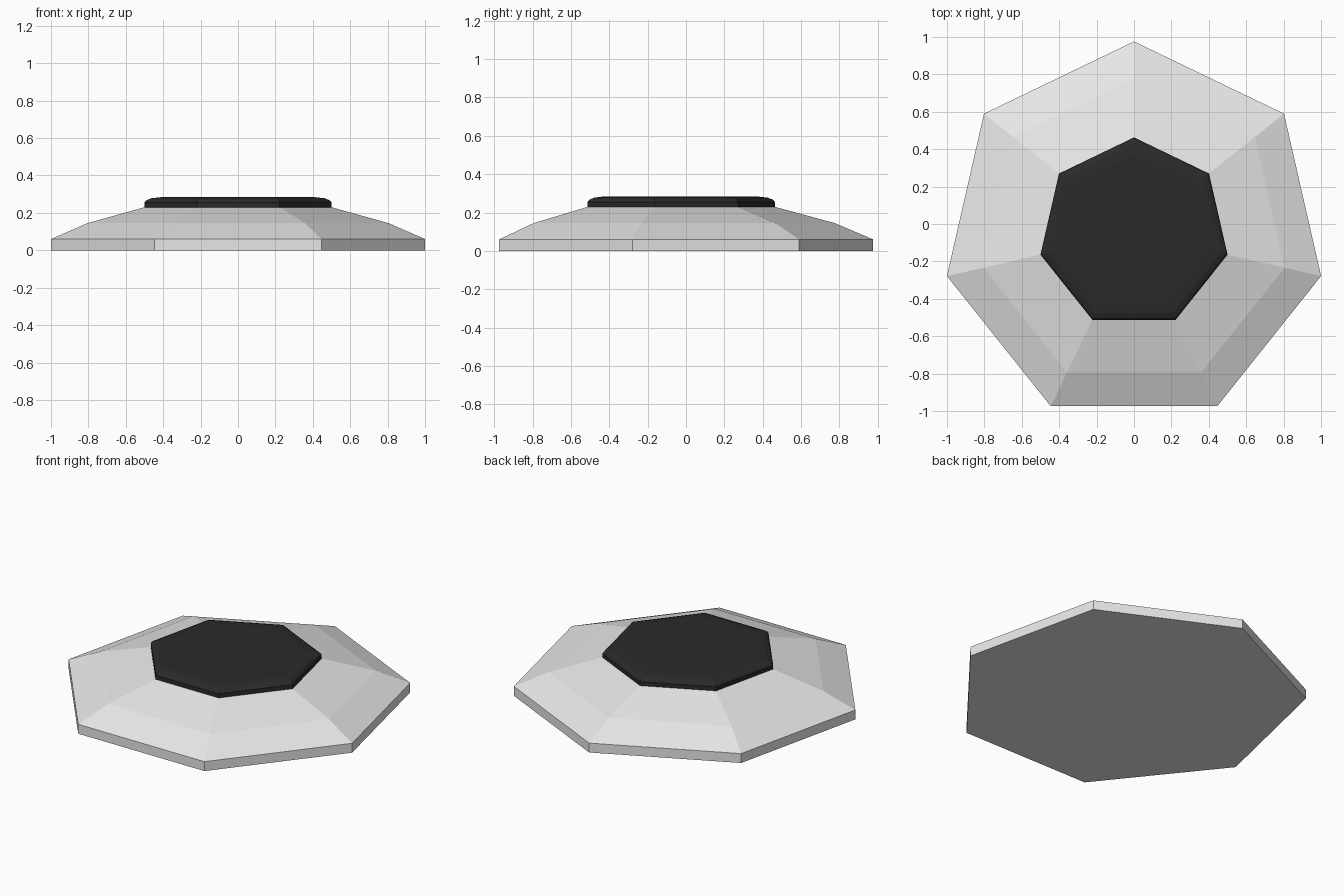
import bpy
import bmesh
from math import sin, cos, tau

SIDES = 7
CENTRE_Y = -0.05

cube = bpy.data.objects.get("Cube")
if cube:
    bpy.data.objects.remove(cube, do_unlink=True)


def make_material(name, value):
    mat = bpy.data.materials.new(name)
    mat.use_nodes = True
    colour = (value, value, value, 1)
    mat.diffuse_color = colour
    mat.node_tree.nodes["Principled BSDF"].inputs["Base Color"].default_value = colour
    return mat


def stacked_heptagons(name, profile, mat):
    """Join heptagon rings given as (radius, height), from bottom to top."""
    bm = bmesh.new()
    rings = []
    for radius, height in profile:
        # One corner points to the back
        rings.append([bm.verts.new((radius * sin(tau * i / SIDES),
                                    CENTRE_Y + radius * cos(tau * i / SIDES),
                                    height)) for i in range(SIDES)])
    for low, high in zip(rings, rings[1:]):
        for i in range(SIDES):
            j = (i + 1) % SIDES
            bm.faces.new((low[i], low[j], high[j], high[i]))
    bm.faces.new(rings[0])
    bm.faces.new(rings[-1])
    bmesh.ops.recalc_face_normals(bm, faces=bm.faces)
    mesh = bpy.data.meshes.new(name)
    bm.to_mesh(mesh)
    bm.free()
    mesh.materials.append(mat)
    obj = bpy.data.objects.new(name, mesh)
    bpy.context.collection.objects.link(obj)
    return obj


light_grey = make_material("light_grey", 0.8)
black = make_material("black", 0.023)

# Sloped base: upright rim, steep outer slope, shallow inner slope
stacked_heptagons("sloped_base", [(1.026, 0), (1.026, 0.06), (0.826, 0.145), (0.513, 0.23)], light_grey)

# Dark cap with a rounded upper edge
stacked_heptagons("top_cap", [(0.513, 0.23), (0.513, 0.256), (0.502, 0.268),
                              (0.475, 0.278), (0.42, 0.284)], black)
